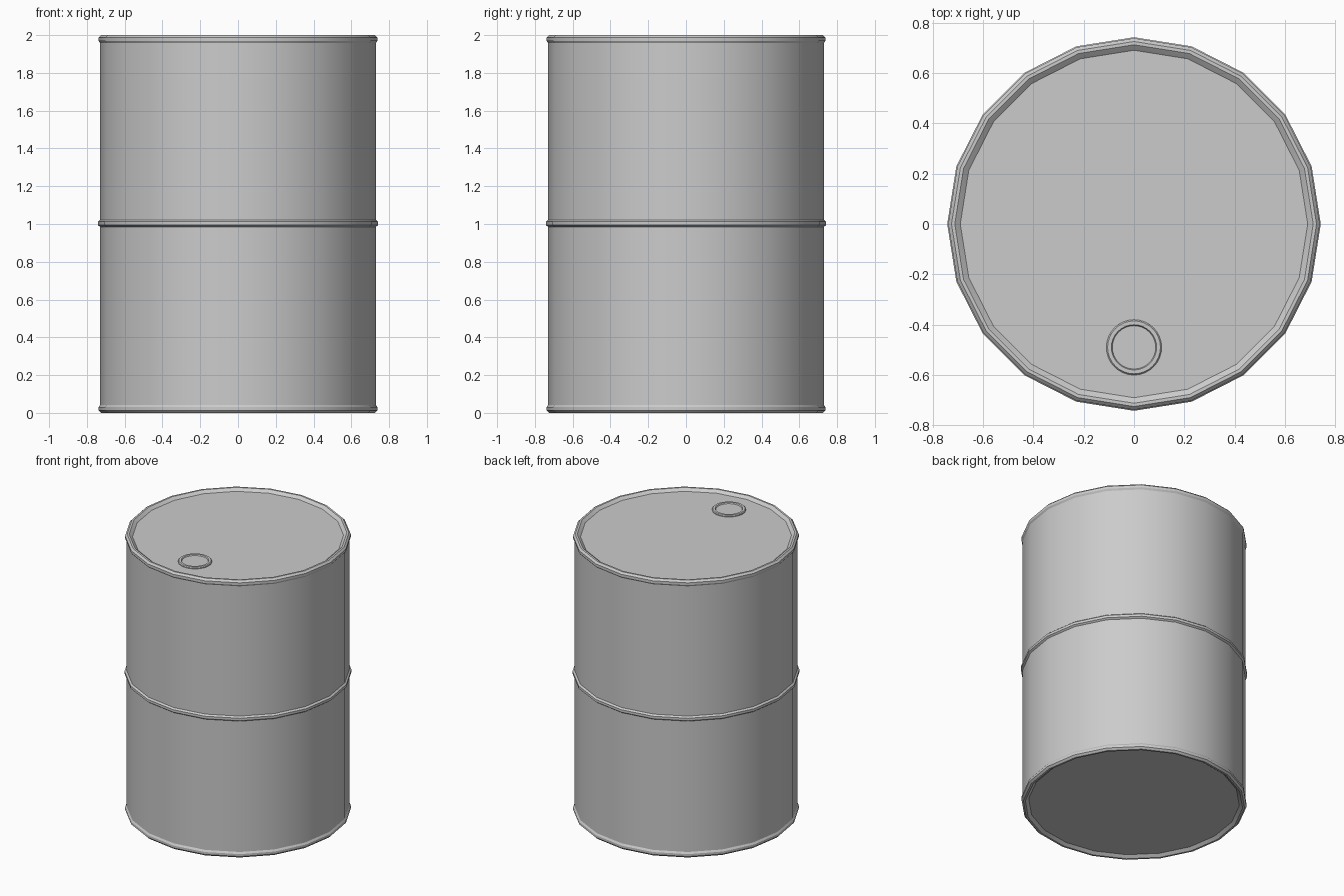
import bpy, bmesh, math

if "Cube" in bpy.data.objects:
    bpy.data.objects.remove(bpy.data.objects["Cube"])


def lathe(name, profile, sides, center=(0, 0)):
    """Revolve an (r, z) profile about z; r = 0 is not needed, ends are capped."""
    bm = bmesh.new()
    rings = []
    for r, z in profile:
        rings.append([bm.verts.new((r * math.cos(2 * math.pi * i / sides),
                                    r * math.sin(2 * math.pi * i / sides), z))
                      for i in range(sides)])
    for a, b in zip(rings, rings[1:]):
        for i in range(sides):
            j = (i + 1) % sides
            bm.faces.new((a[i], a[j], b[j], b[i]))
    bm.faces.new(rings[0][::-1])
    bm.faces.new(rings[-1])
    bmesh.ops.recalc_face_normals(bm, faces=bm.faces)
    mesh = bpy.data.meshes.new(name)
    bm.to_mesh(mesh)
    bm.free()
    obj = bpy.data.objects.new(name, mesh)
    obj.location = (center[0], center[1], 0)
    bpy.context.collection.objects.link(obj)
    bpy.ops.object.select_all(action='DESELECT')
    obj.select_set(True)
    bpy.context.view_layer.objects.active = obj
    bpy.ops.object.shade_smooth_by_angle(angle=math.radians(30))
    return obj


# Drum shell: recessed base, rolled rim, wall, middle rib, wall, rolled rim, recessed lid
rim = [(0.69, 0.018), (0.708, 0.003), (0.712, 0.0), (0.725, 0.0),
       (0.738, 0.013), (0.738, 0.03), (0.73, 0.042)]
rib = [(0.73, 0.985), (0.742, 0.994), (0.742, 1.012), (0.73, 1.022)]
lathe("drum_body", rim + rib + [(r, 2 - z) for r, z in reversed(rim)], 20)

# Filler cap: low raised ring with a slightly sunken centre
lathe("filler_cap", [(0.11, 1.975), (0.11, 1.988), (0.105, 1.994),
                     (0.09, 1.994), (0.086, 1.987)], 32, (0, -0.49))
